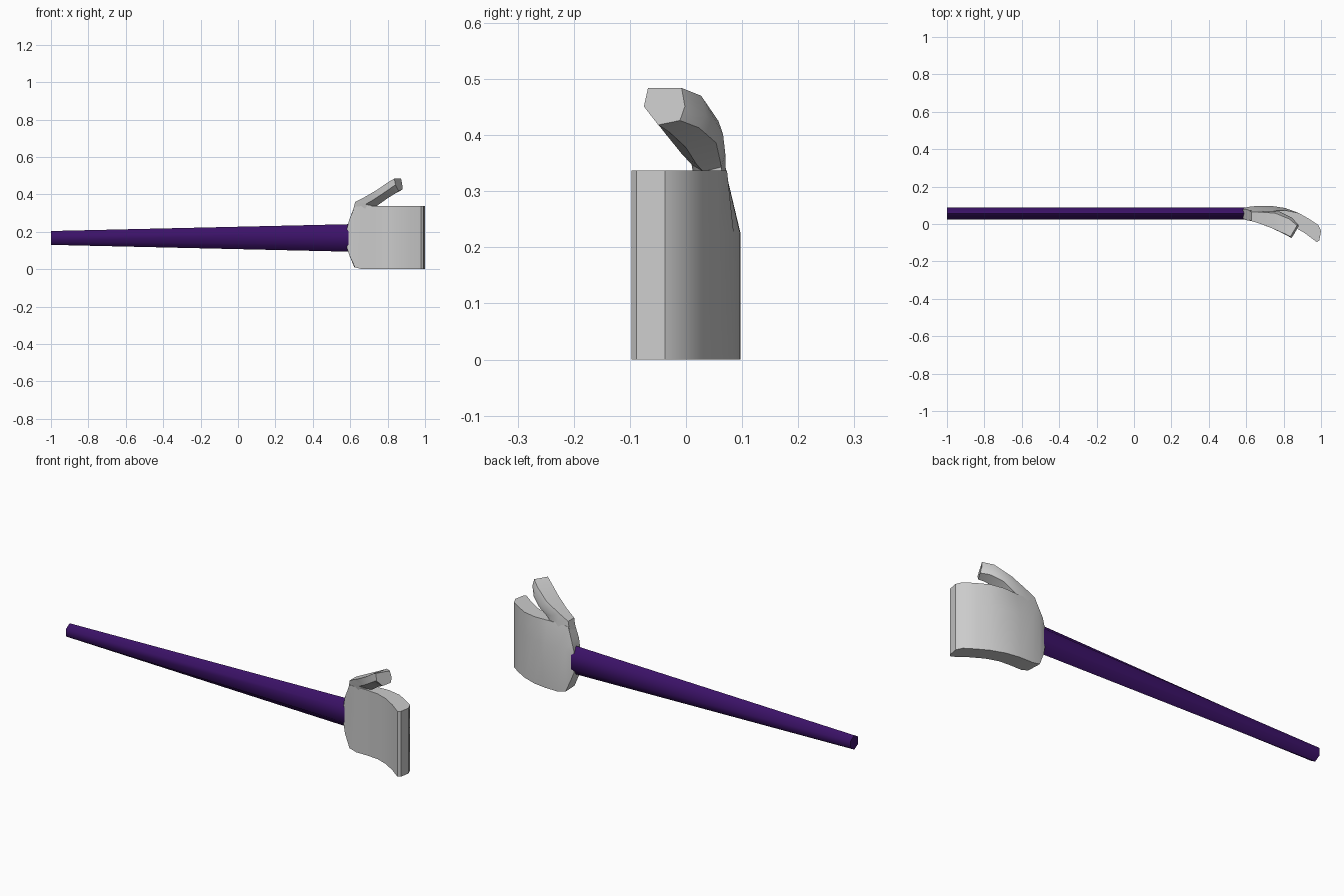
import bpy, bmesh, math


def loft(name, rings, angle, color=None):
    """Skin a list of equal-length closed rings and cap both ends."""
    bm = bmesh.new()
    rows = [[bm.verts.new(p) for p in ring] for ring in rings]
    n = len(rows[0])
    for a, b in zip(rows, rows[1:]):
        for i in range(n):
            j = (i + 1) % n
            bm.faces.new((a[i], a[j], b[j], b[i]))
    bm.faces.new(rows[0][::-1])
    bm.faces.new(rows[-1])
    bmesh.ops.recalc_face_normals(bm, faces=bm.faces)
    me = bpy.data.meshes.new(name)
    bm.to_mesh(me)
    bm.free()
    ob = bpy.data.objects.new(name, me)
    bpy.context.collection.objects.link(ob)
    if color:
        mat = bpy.data.materials.new(name)
        mat.diffuse_color = color
        me.materials.append(mat)
    bpy.ops.object.select_all(action='DESELECT')
    bpy.context.view_layer.objects.active = ob
    ob.select_set(True)
    bpy.ops.object.shade_smooth_by_angle(angle=math.radians(angle))
    return ob


# Arm: six-sided tube that grows taller towards the wrist
def arm_ring(x, ry, rz):
    return [(x, 0.056 + ry * math.sin(k * math.pi / 3),
             0.167 + rz * math.cos(k * math.pi / 3)) for k in range(6)]


loft("arm", [arm_ring(-1.0, 0.036, 0.037), arm_ring(0.62, 0.037, 0.074)],
     65, (0.045, 0.006, 0.14, 1))


# Palm: curved slab; each station is front x, y, back x, y, bottom z, top z, back-top inset
palm = [
    (0.582, 0.030, 0.582, 0.080, 0.115, 0.215, 0.0),
    (0.595, 0.022, 0.595, 0.088, 0.075, 0.265, 0.008),
    (0.625, 0.016, 0.622, 0.093, 0.010, 0.335, 0.022),
    (0.665, 0.014, 0.665, 0.097, 0.000, 0.337, 0.027),
    (0.730, 0.014, 0.740, 0.096, 0.000, 0.337, 0.026),
    (0.790, 0.009, 0.810, 0.085, 0.000, 0.337, 0.012),
    (0.850, -0.012, 0.880, 0.059, 0.000, 0.337, 0.0),
    (0.915, -0.050, 0.935, 0.028, 0.000, 0.337, 0.0),
    (0.978, -0.097, 0.985, -0.005, 0.000, 0.337, 0.0),
    (0.991, -0.088, 1.000, -0.037, 0.000, 0.337, 0.0),
]
rings = []
for xf, yf, xb, yb, z0, z1, inset in palm:
    zm = z0 + (z1 - z0) * 0.67
    rings.append([(xf, yf, z0), (xf, yf, zm), (xf, yf, z1),
                  (xb, yb - inset, z1), (xb, yb, zm), (xb, yb, z0)])
loft("palm", rings, 35)


# Thumb: six-sided loft; upper x, z, lower x, z, front y, back y, skew of back side in x
thumb = [
    (0.605, 0.280, 0.740, 0.270, 0.022, 0.080, 0.0),
    (0.627, 0.360, 0.738, 0.335, 0.010, 0.070, 0.0),
    (0.680, 0.387, 0.755, 0.347, -0.008, 0.070, 0.0),
    (0.745, 0.425, 0.795, 0.378, -0.036, 0.066, 0.010),
    (0.810, 0.470, 0.835, 0.405, -0.064, 0.035, 0.020),
    (0.836, 0.484, 0.848, 0.418, -0.075, -0.002, 0.036),
]
rings = []
for xu, zu, xl, zl, y0, y1, sk in thumb:
    w, xm, zm = y1 - y0, (xu + xl) / 2, (zu + zl) / 2
    rings.append([(xu, y0 + 0.1 * w, zu), (xm, y0, zm),
                  (xl + 0.3 * sk, y0 + 0.35 * w, zl),
                  (xl + 0.9 * sk, y1 - 0.12 * w, zl + 0.008),
                  (xm + sk, y1, zm), (xu + sk, y1 - 0.08 * w, zu)])
loft("thumb", rings, 35)
